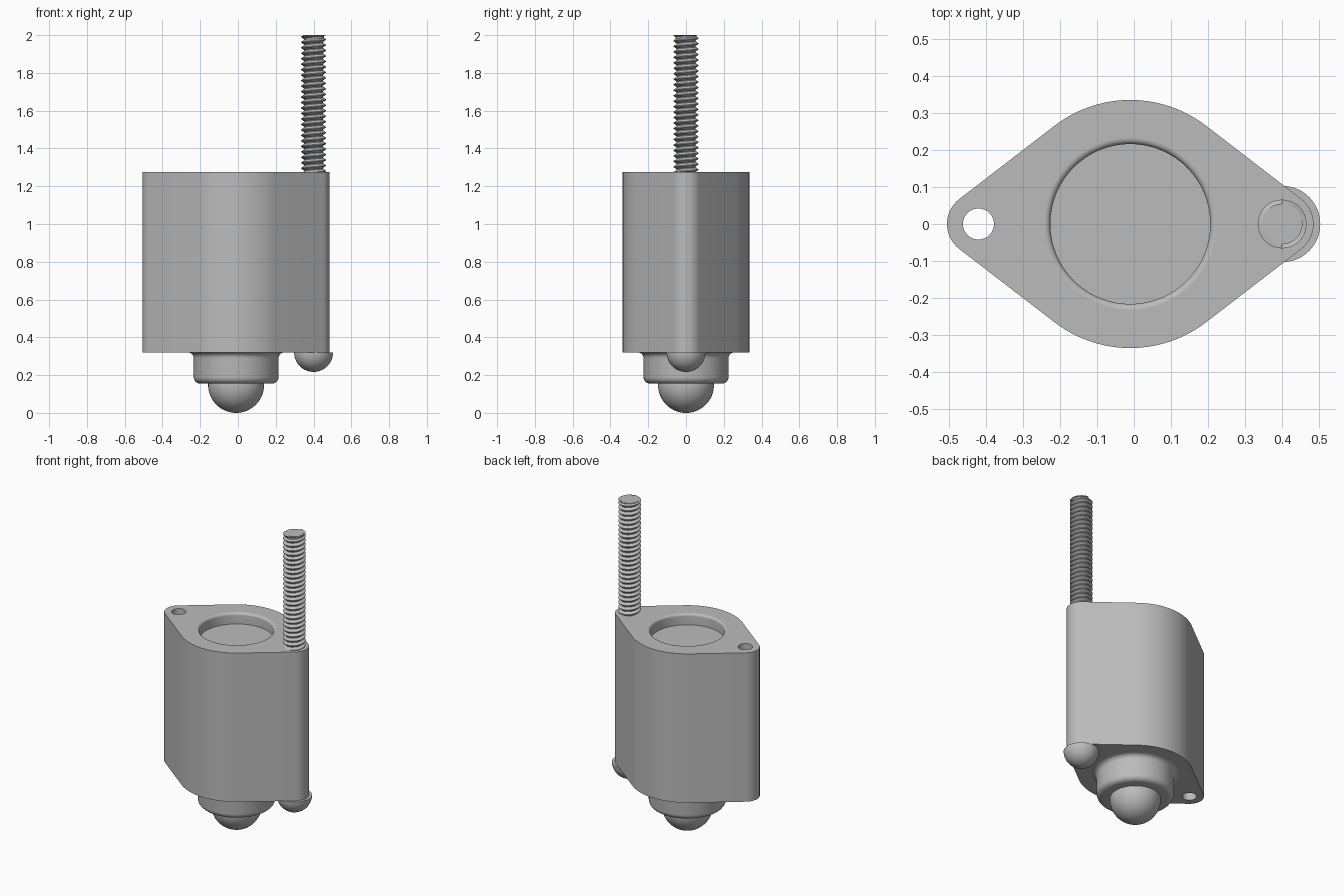
import bpy, bmesh, math
from math import sin, cos, pi

cube = bpy.data.objects.get("Cube")
if cube:
    bpy.data.objects.remove(cube, do_unlink=True)

grey = bpy.data.materials.new("mid grey")
grey.use_nodes = True
colour = (0.5, 0.5, 0.5, 1)
grey.diffuse_color = colour
grey.node_tree.nodes["Principled BSDF"].inputs["Base Color"].default_value = colour

CX = -0.01            # axis of the ball and body
BOTTOM, TOP = 0.32, 1.275
SPAN = 0.41           # distance from the axis to each mounting hole


def finish(obj, angle=35):
    """Select, smooth by angle and colour one part."""
    bpy.ops.object.select_all(action='DESELECT')
    obj.select_set(True)
    bpy.context.view_layer.objects.active = obj
    bpy.ops.object.shade_smooth_by_angle(angle=math.radians(angle))
    obj.data.materials.clear()
    obj.data.materials.append(grey)


def bm_object(name, bm):
    mesh = bpy.data.meshes.new(name)
    bm.to_mesh(mesh)
    bm.free()
    obj = bpy.data.objects.new(name, mesh)
    bpy.context.collection.objects.link(obj)
    return obj


def lathe(name, profile, x, steps=64):
    """Spin (radius, z) points about a vertical axis at x."""
    bm = bmesh.new()
    verts = [bm.verts.new((x + r, 0, z)) for r, z in profile]
    edges = [bm.edges.new(p) for p in zip(verts, verts[1:])]
    bmesh.ops.spin(bm, geom=verts + edges, cent=(x, 0, 0), axis=(0, 0, 1),
                   angle=2 * pi, steps=steps, use_merge=False)
    bmesh.ops.remove_doubles(bm, verts=bm.verts, dist=1e-5)
    bmesh.ops.dissolve_degenerate(bm, edges=bm.edges, dist=1e-6)
    bmesh.ops.recalc_face_normals(bm, faces=bm.faces)
    obj = bm_object(name, bm)
    finish(obj)
    return obj


def arc(cx, cy, r, start, end, n):
    """Points on an arc, angles in degrees."""
    angles = [math.radians(start + (end - start) * i / n) for i in range(n + 1)]
    return [(cx + r * cos(a), cy + r * sin(a)) for a in angles]


# Body: rounded diamond outline with openings, extruded
big, small = 0.335, 0.085
tilt = 90 - math.degrees(math.asin((big - small) / SPAN))
outline = (arc(CX + SPAN, 0, small, -tilt, tilt, 16)
           + arc(CX, 0, big, tilt, 180 - tilt, 20)
           + arc(CX - SPAN, 0, small, 180 - tilt, 180 + tilt, 16)
           + arc(CX, 0, big, 180 + tilt, 360 - tilt, 20))
bore = arc(CX, 0, 0.232, 0, 360, 64)[:-1]
bolt_hole = arc(CX - SPAN, 0, 0.042, 0, 360, 32)[:-1]

curve = bpy.data.curves.new("body", 'CURVE')
curve.dimensions = '2D'
curve.fill_mode = 'BOTH'
curve.extrude = (TOP - BOTTOM) / 2
for loop in (outline, bore, bolt_hole):
    spline = curve.splines.new('POLY')
    spline.points.add(len(loop) - 1)
    for point, (x, y) in zip(spline.points, loop):
        point.co = (x, y, 0, 1)
    spline.use_cyclic_u = True
body = bpy.data.objects.new("body", curve)
bpy.context.collection.objects.link(body)
body.location.z = (TOP + BOTTOM) / 2
bpy.ops.object.select_all(action='DESELECT')
body.select_set(True)
bpy.context.view_layer.objects.active = body
bpy.ops.object.convert(target='MESH')
body = bpy.context.view_layer.objects.active
bm = bmesh.new()
bm.from_mesh(body.data)
bmesh.ops.remove_doubles(bm, verts=bm.verts, dist=1e-5)
bmesh.ops.recalc_face_normals(bm, faces=bm.faces)
bm.to_mesh(body.data)
bm.free()
finish(body)

# Round recess in the top, with a rolled lip
lip = arc(0.232, TOP - 0.016, 0.016, 90, 180, 6)
lathe("top_recess", lip + [(0.216, TOP - 0.07), (0, TOP - 0.07)], CX)

# Ball housing: flared at the body, rounded at its lower edge
flare = arc(0.255, BOTTOM - 0.03, 0.03, 90, 180, 6)
lower_edge = arc(0.19, 0.19, 0.035, 0, -90, 6)
lathe("ball_housing", flare + lower_edge + [(0, 0.155)], CX)

# Rolling ball
lathe("ball", arc(0, 0.148, 0.148, -90, 90, 32), CX, 48)

# Bolt: domed head below, threaded shank above
bolt_x = CX + SPAN
lathe("bolt_head", arc(0, BOTTOM, 0.103, -90, 0, 16) + [(0, BOTTOM)], bolt_x, 48)

SEG, PITCH, LOW, HIGH = 28, 0.029, 1.25, 2.0
ROOT, CREST = 0.05, 0.066
bm = bmesh.new()
count = SEG * (int((HIGH - LOW) / PITCH) + 4)


def helix(radius, shift):
    verts = []
    for i in range(count):
        a = 2 * pi * i / SEG
        z = LOW + PITCH * (i / SEG - 1.5 + shift)
        verts.append(bm.verts.new((bolt_x + radius * cos(a), radius * sin(a),
                                   min(max(z, LOW), HIGH))))
    return verts


rows = [helix(ROOT, 0), helix(ROOT, 0.12), helix(CREST, 0.5), helix(CREST, 0.62)]
rows.append(rows[0][SEG:])
for lower, upper in zip(rows, rows[1:]):
    for i in range(len(upper) - 1):
        quad = (lower[i], lower[i + 1], upper[i + 1], upper[i])
        if max(v.co.z for v in quad) - min(v.co.z for v in quad) > 1e-6:
            bm.faces.new(quad)
bmesh.ops.delete(bm, geom=[v for v in bm.verts if not v.link_faces], context='VERTS')
bmesh.ops.recalc_face_normals(bm, faces=bm.faces)
finish(bm_object("bolt_thread", bm), 25)

# Flat end of the bolt
lathe("bolt_end", [(0.055, HIGH - 0.02), (0.055, HIGH), (0, HIGH)], bolt_x, SEG)
